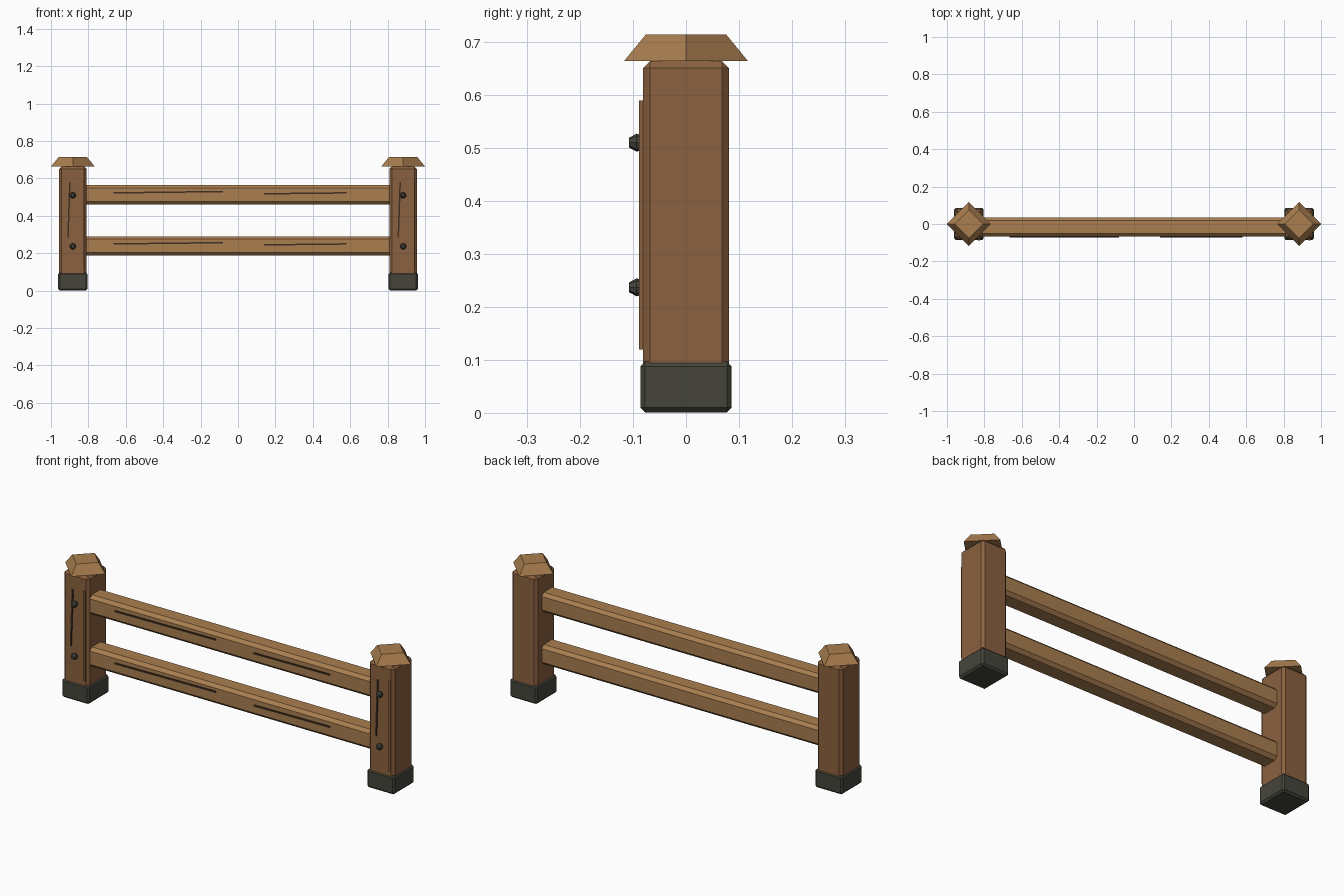
import bpy, bmesh
from math import pi, atan2, hypot
from mathutils import Matrix

if "Cube" in bpy.data.objects:
    bpy.data.objects.remove(bpy.data.objects["Cube"])


def material(name, r, g, b):
    m = bpy.data.materials.new(name)
    m.diffuse_color = (r, g, b, 1)
    m.use_nodes = True
    m.node_tree.nodes["Principled BSDF"].inputs["Base Color"].default_value = m.diffuse_color
    return m


POST = material("post_wood", 0.26, 0.12, 0.05)
RAIL = material("rail_wood", 0.40, 0.21, 0.08)
IRON = material("dark_iron", 0.06, 0.06, 0.045)
GRAIN = material("grain", 0.05, 0.028, 0.014)


def finish(bm, name, mat):
    bmesh.ops.recalc_face_normals(bm, faces=bm.faces)
    me = bpy.data.meshes.new(name)
    bm.to_mesh(me)
    bm.free()
    me.materials.append(mat)
    ob = bpy.data.objects.new(name, me)
    bpy.context.collection.objects.link(ob)
    return ob


def box(name, centre, size, mat, bevel=0.0, tilt=0.0):
    """Chamfered box, optionally turned about the y axis."""
    bm = bmesh.new()
    bmesh.ops.create_cube(bm, size=1, matrix=Matrix.Diagonal((*size, 1)))
    if bevel:
        bmesh.ops.bevel(bm, geom=bm.edges[:], offset=bevel, segments=1,
                        affect='EDGES')
    bm.transform(Matrix.Translation(centre) @ Matrix.Rotation(tilt, 4, 'Y'))
    return finish(bm, name, mat)


def frustum(name, centre, sides, r1, r2, depth, mat, turn=0.0):
    """Tapered prism; turn rotates its axis about x."""
    bm = bmesh.new()
    bmesh.ops.create_cone(bm, cap_ends=True, segments=sides, radius1=r1,
                          radius2=r2, depth=depth)
    bm.transform(Matrix.Translation(centre) @ Matrix.Rotation(turn, 4, 'X'))
    return finish(bm, name, mat)


def grain(name, x0, z0, x1, z1, y):
    """Thin dark crack lying on a front face between two points."""
    dx, dz = x1 - x0, z1 - z0
    box(name, ((x0 + x1) / 2, y, (z0 + z1) / 2),
        (hypot(dx, dz), 0.008, 0.008), GRAIN, tilt=-atan2(dz, dx))


RAIL_Z = (0.513, 0.24)

# Posts with iron foot, diamond cap, cracks and bolts
for side, x in (("left", -0.883), ("right", 0.883)):
    box(side + "_post", (x, 0, 0.334), (0.146, 0.162, 0.66), POST, 0.013)
    box(side + "_foot", (x, 0, 0.049), (0.158, 0.172, 0.096), IRON, 0.009)
    frustum(side + "_cap", (x, 0, 0.689), 4, 0.117, 0.076, 0.05, RAIL)
    grain(side + "_post_crack", x - 0.026, 0.285, x - 0.016, 0.58, -0.082)
    box(side + "_post_edge_strip", (x + 0.055, -0.082, 0.355),
        (0.01, 0.013, 0.47), POST)
    for i, z in enumerate(RAIL_Z):
        bz = z - 0.003
        frustum(f"{side}_bolt_base_{i}", (x, -0.0865, bz), 8, 0.013, 0.017,
                0.013, IRON, pi / 2)
        frustum(f"{side}_bolt_head_{i}", (x, -0.1005, bz), 8, 0.017, 0.009,
                0.015, IRON, pi / 2)

# Rails with two long cracks each
for i, z in enumerate(RAIL_Z):
    box(f"rail_{i}", (0, -0.016, z), (1.66, 0.102, 0.102), RAIL, 0.016)
    grain(f"rail_{i}_long_crack", -0.665, z + 0.010, -0.08, z + 0.017, -0.068)
    grain(f"rail_{i}_short_crack", 0.14, z + 0.005, 0.58, z + 0.010, -0.068)
